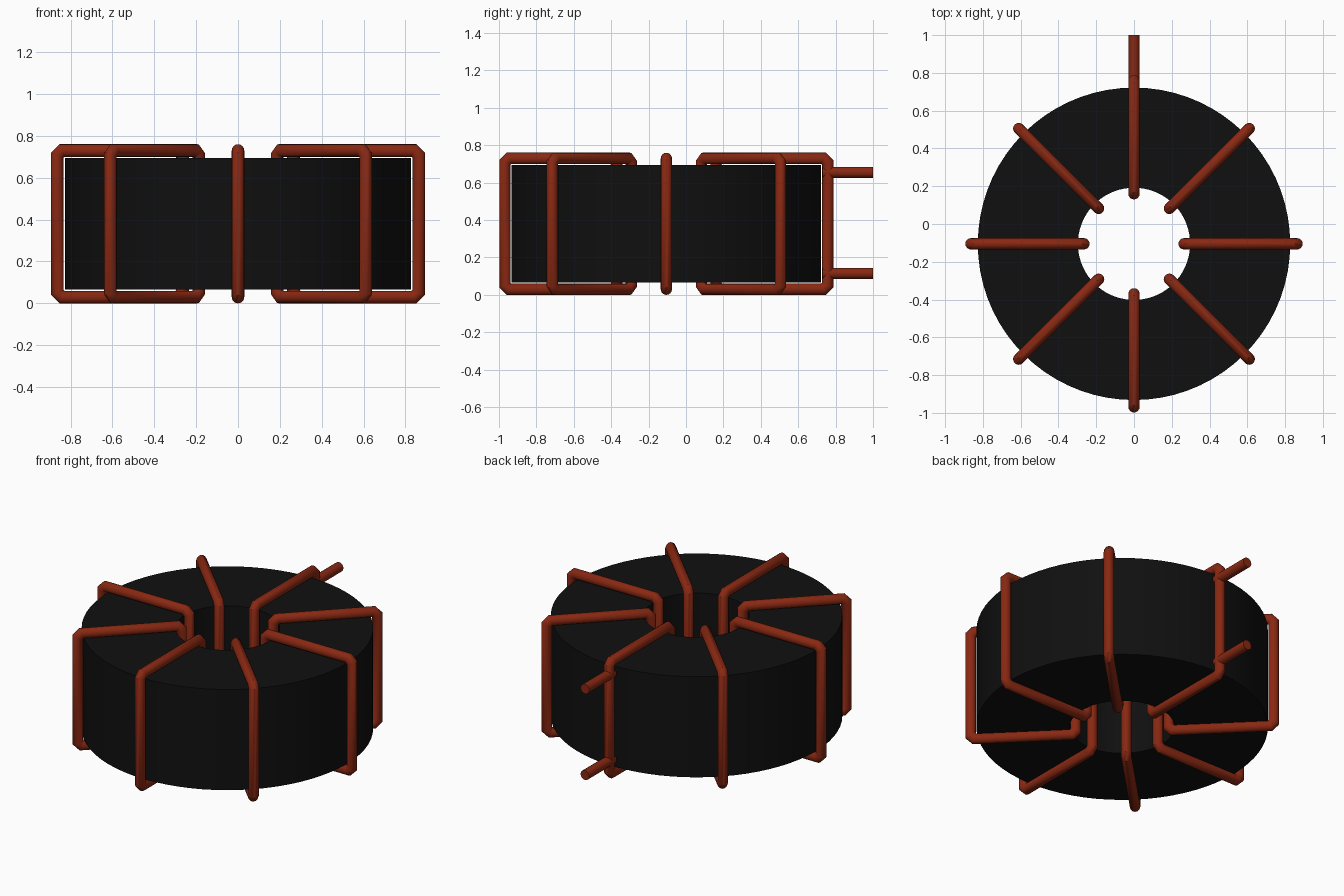
import bpy, bmesh, math
from mathutils import Vector, Matrix

cube = bpy.data.objects.get("Cube")
if cube:
    bpy.data.objects.remove(cube, do_unlink=True)

CY = -0.105            # ring centre on y
WIRE = 0.03            # wire radius
R_IN, R_OUT = 0.265, 0.863
Z_LOW, Z_HIGH = 0.03, 0.73


def material(name, rgb, rough):
    m = bpy.data.materials.new(name)
    m.use_nodes = True
    m.diffuse_color = (*rgb, 1)
    b = m.node_tree.nodes["Principled BSDF"]
    b.inputs["Base Color"].default_value = (*rgb, 1)
    b.inputs["Roughness"].default_value = rough
    return m


BLACK = material("ferrite black", (0.005, 0.005, 0.005), 0.6)
COPPER = material("enamelled copper", (0.25, 0.021, 0.006), 0.5)


def finish(name, bm, mat):
    bmesh.ops.recalc_face_normals(bm, faces=bm.faces)
    me = bpy.data.meshes.new(name)
    bm.to_mesh(me)
    bm.free()
    ob = bpy.data.objects.new(name, me)
    bpy.context.collection.objects.link(ob)
    me.materials.append(mat)
    bpy.ops.object.select_all(action='DESELECT')
    ob.select_set(True)
    bpy.context.view_layer.objects.active = ob
    bpy.ops.object.shade_smooth_by_angle(angle=math.radians(40))
    return ob


def bridge(bm, rings):
    """Join a closed series of closed vertex rings with quads."""
    for a, b in zip(rings, rings[1:] + rings[:1]):
        n = len(a)
        for i in range(n):
            j = (i + 1) % n
            bm.faces.new((a[i], a[j], b[j], b[i]))


def toroid_core():
    # rectangular section swept around the vertical axis
    section = [(0.297, 0.065), (0.827, 0.065), (0.827, 0.695), (0.297, 0.695)]
    n = 72
    bm = bmesh.new()
    rings = []
    for r, z in section:
        rings.append([bm.verts.new((r * math.cos(math.tau * i / n),
                                    CY + r * math.sin(math.tau * i / n), z)) for i in range(n)])
    bridge(bm, rings)
    finish("toroid_core", bm, BLACK)


def wire_turn(name, angle, sides=16, cut=0.022):
    # rectangular path with clipped corners, in the radial plane
    corners = [Vector(c) for c in ((R_IN, Z_LOW), (R_OUT, Z_LOW), (R_OUT, Z_HIGH), (R_IN, Z_HIGH))]
    path = []
    for i, c in enumerate(corners):
        path.append(c + (corners[i - 1] - c).normalized() * cut)
        path.append(c + (corners[(i + 1) % 4] - c).normalized() * cut)
    bm = bmesh.new()
    rings = []
    for i, p in enumerate(path):
        d0 = (p - path[i - 1]).normalized()
        d1 = (path[(i + 1) % len(path)] - p).normalized()
        t = (d0 + d1).normalized()
        out = Vector((t.y, -t.x)) / t.dot(d0)     # mitred side direction
        ring = []
        for k in range(sides):
            a = math.tau * k / sides
            q = p + out * WIRE * math.cos(a)
            ring.append(bm.verts.new((q.x, WIRE * math.sin(a), q.y)))
        rings.append(ring)
    bridge(bm, rings)
    bm.transform(Matrix.Translation((0, CY, 0)) @ Matrix.Rotation(angle, 4, 'Z'))
    finish(name, bm, COPPER)


def lead(name, z, y0=0.73, y1=1.0):
    # straight wire end pointing to the back
    bm = bmesh.new()
    bmesh.ops.create_cone(bm, cap_ends=True, segments=16, radius1=WIRE, radius2=WIRE, depth=y1 - y0)
    bm.transform(Matrix.Translation((0, (y0 + y1) / 2, z)) @ Matrix.Rotation(math.pi / 2, 4, 'X'))
    finish(name, bm, COPPER)


toroid_core()
for i in range(8):
    wire_turn(f"wire_turn_{i + 1}", math.tau * i / 8)
lead("upper_lead", 0.655)
lead("lower_lead", 0.115)
